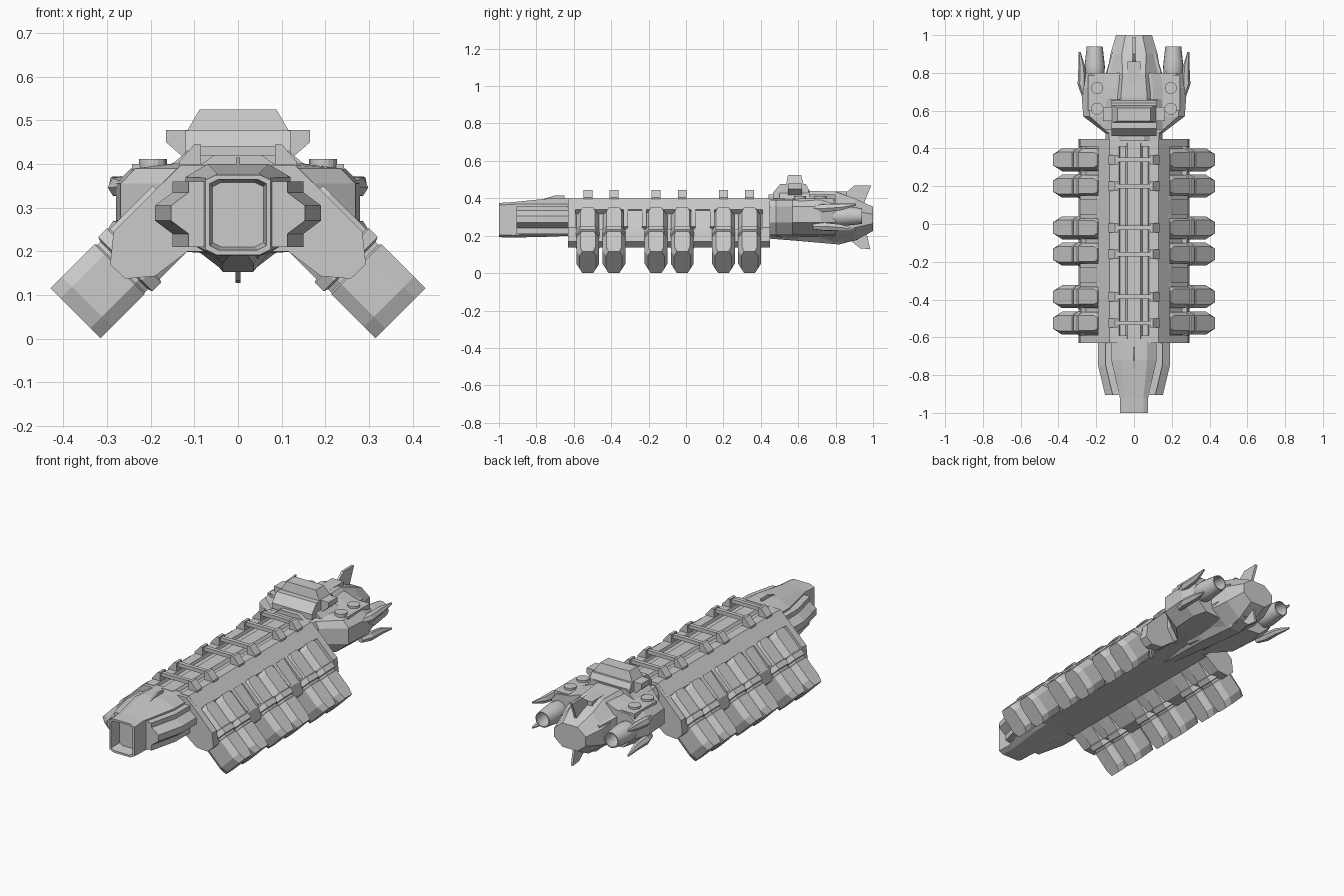
import bpy, bmesh
from math import sin, cos, pi

if "Cube" in bpy.data.objects:
    bpy.data.objects.remove(bpy.data.objects["Cube"])


def loft(name, rings, mirror=False):
    """Skin a list of equal-length 3D rings, cap both ends, optionally copy to -x."""
    bm = bmesh.new()
    for s in ((1, -1) if mirror else (1,)):
        vs = [[bm.verts.new((s * x, y, z)) for x, y, z in r] for r in rings]
        n = len(vs[0])
        for a, b in zip(vs, vs[1:]):
            for i in range(n):
                j = (i + 1) % n
                bm.faces.new((a[i], a[j], b[j], b[i]))
        bm.faces.new(vs[0])
        bm.faces.new(vs[-1])
    bmesh.ops.recalc_face_normals(bm, faces=bm.faces)
    me = bpy.data.meshes.new(name)
    bm.to_mesh(me)
    bm.free()
    ob = bpy.data.objects.new(name, me)
    bpy.context.collection.objects.link(ob)
    return ob


def sym(half):
    """Close a half profile (x, z) across x = 0."""
    return half + [(-x, z) for x, z in reversed(half) if x > 1e-6]


def along_y(name, prof, y0, y1, mirror=False):
    return loft(name, [[(x, y, z) for x, z in prof] for y in (y0, y1)], mirror)


def along_x(name, prof, x0, x1, mirror=False):
    return loft(name, [[(x, y, z) for y, z in prof] for x in (x0, x1)], mirror)


def box(name, x0, x1, y0, y1, z0, z1, mirror=False):
    return along_y(name, [(x0, z0), (x1, z0), (x1, z1), (x0, z1)], y0, y1, mirror)


def octo(w, z0, z1, y, cx, cz, bx=None):
    """Chamfered rectangle ring at depth y; bx is the half width of the underside."""
    h = [(w - cx, z1), (w, z1 - cz), (w, z0 + cz), (bx or w - cx, z0)]
    return [(x, y, z) for x, z in sym(h)]


# Main hull: channelled top, recessed flanks for the pods
top = [(0, .4), (.035, .4), (.045, .385), (.075, .385), (.08, .4), (.13, .4)]
legs = [(.293, .17), (.258, .137), (.19, .143), (.115, .2), (0, .2)]
along_y("hull_core", sym(top + [(.19, .34), (.165, .315), (.255, .225), (.28, .235)] + legs), -.61, .43)
full = sym([(0, .398), (.13, .398), (.19, .34), (.285, .245)] + legs)
along_y("front_bulkhead", full, -.63, -.59)
along_y("rear_bulkhead", full, .41, .45)
for y in (-.272, .09):
    along_y("divider", [(.17, .34), (.19, .335), (.28, .235), (.285, .17), (.2, .17)], y - .045, y + .045, True)
    for e in (-.05, .05):
        along_y("divider_frame", [(.17, .35), (.19, .342), (.285, .25), (.24, .21)],
                y + e - .012, y + e + .012, True)

# Cargo pods, slung at 45 degrees
POD_Y = (-.525, -.385, -.16, -.02, .2, .34)
# (distance down the slope, half width, inner and outer height)
POD = [(-.11, .044, .228, .385), (-.085, .06, .223, .385), (.03, .06, .223, .385),
       (.034, .062, .215, .391), (.062, .062, .215, .391), (.066, .056, .226, .38),
       (.076, .056, .226, .38), (.08, .061, .223, .385), (.185, .061, .223, .385), (.2222, .044, .223, .385)]
for py in POD_Y:
    rings = []
    for d, w, n0, n1 in POD:
        c, m = w * .66, (n1 - n0) * .2
        loop = [(c, n1), (w, n1 - m), (w, n0 + m), (c, n0), (-c, n0), (-w, n0 + m), (-w, n1 - m), (-c, n1)]
        rings.append([((d + n) * .7071, py + a, (n - d) * .7071) for a, n in loop])
    loft("cargo_pod", rings, True)
    # Clamp over the spine
    box("clamp_bar", -.1, .1, py - .011, py + .011, .42, .44)
    along_y("clamp_foot", [(.085, .39), (.135, .39), (.135, .405), (.1, .445), (.085, .445)],
            py - .024, py + .024, True)

# Nose with recessed mouth
loft("nose", [octo(.12, .2, .4, -.62, .05, .03), octo(.12, .195, .4, -.72, .05, .03),
              octo(.075, .19, .38, -.92, .025, .012), octo(.075, .192, .375, -1, .025, .012),
              octo(.065, .203, .365, -1, .02, .01), octo(.058, .21, .358, -.94, .02, .01)])
cheek = [(.06, .36), (.15, .36), (.15, .335), (.19, .305), (.19, .27), (.15, .24), (.15, .21), (.06, .21)]
loft("nose_cheek", [[(x, -.62, z) for x, z in cheek], [(x, -.75, z) for x, z in cheek],
                    [(x - .037 if x > .1 else x, -.905, z) for x, z in cheek]], True)
along_x("nose_fin", [(-.85, .37), (-.7, .415), (-.65, .415), (-.65, .38)], -.005, .005)

# Engine block
half = [(0, .42), (.1, .42), (.155, .4), (.245, .39), (.28, .355), (.28, .27), (.2, .205), (0, .19)]
loft("engine_block", [[(x * s, y, z) for x, z in sym(half)] for y, s in
                      ((.44, .54), (.48, .54), (.57, .96), (.72, 1), (.8, .9))])
box("deck_plate", .155, .243, .6, .79, .37, .4, True)
for y in (.61, .72):
    loft("deck_hatch", [[(.195 + .032 * cos(i * pi / 8), y + .032 * sin(i * pi / 8), z)
                         for i in range(16)] for z in (.385, .411)], True)

# Tail core, keel and fins
loft("tail_core", [octo(.14, .19, .42, .5, .07, .07, .05), octo(.14, .175, .44, .67, .07, .08, .04),
                   octo(.14, .157, .435, .8, .08, .08, .035), octo(.125, .172, .4, .9, .06, .07, .04),
                   octo(.095, .225, .355, 1, .05, .04)])
loft("keel", [[(x * s, y, z) for x, z in ((.09, .22), (.035, b), (-.035, b), (-.09, .22))]
              for y, s, b in ((.25, .4, .2), (.6, 1, .172), (.82, 1, .153), (.92, .7, .18))])
box("tail_ridge", -.035, .035, .64, .86, .41, .437)
along_x("top_fin", [(.82, .4), (.9, .468), (.99, .468), (.95, .37)], -.007, .007)
along_x("bottom_fin", [(.86, .19), (.93, .133), (.985, .127), (.96, .24)], -.006, .006)
# Swept plates between core and nozzles
loft("tail_shoulder", [[(x, .76, z) for x, z in ((.09, .39), (.155, .37), (.16, .25), (.09, .21))],
                       [(x, .91, z) for x, z in ((.085, .36), (.115, .345), (.115, .27), (.085, .24))]], True)

# Engine nozzles
NOZ = [(.03, .74), (.05, .79), (.054, .83), (.05, .87), (.042, .94), (.036, .94), (.041, .87), (.02, .82)]
noz = loft("nozzle", [[(.208 + r * cos(i * pi / 10), y, .305 + r * sin(i * pi / 10)) for i in range(20)]
                      for r, y in NOZ], True)
bpy.context.view_layer.objects.active = noz
noz.select_set(True)
bpy.ops.object.shade_smooth_by_angle()

# Outer prongs guarding the nozzles
for zc, k in ((.348, 1), (.248, -1)):
    rings = []
    for y, cx, t, h, dz in ((.68, .262, .012, .014, 0), (.74, .275, .018, .022, 0),
                            (.83, .276, .014, .018, .006), (.91, .288, .004, .005, .018)):
        cz = zc + k * dz
        rings.append([(cx + a * t - k * b * h * .5, y, cz + b * h + k * a * t * .5)
                      for a, b in ((1, .5), (0, 1), (-1, .5), (-1, -.5), (0, -1), (1, -.5))])
    loft("prong", rings, True)

# Bridge
along_x("bridge_base", [(.465, .4), (.465, .43), (.505, .477), (.64, .477), (.655, .45), (.655, .4)], -.12, .12)
loft("bridge_top", [[(-w, a, z), (w, a, z), (w, b, z), (-w, b, z)]
                    for w, a, b, z in ((.12, .535, .63, .47), (.088, .545, .615, .525))])
along_y("bridge_wing", [(.1, .478), (.165, .478), (.165, .45), (.125, .415), (.1, .415)], .545, .62, True)
along_y("bridge_pedestal", [(-.15, .4), (.15, .4), (.1, .445), (-.1, .445)], .5, .66)
